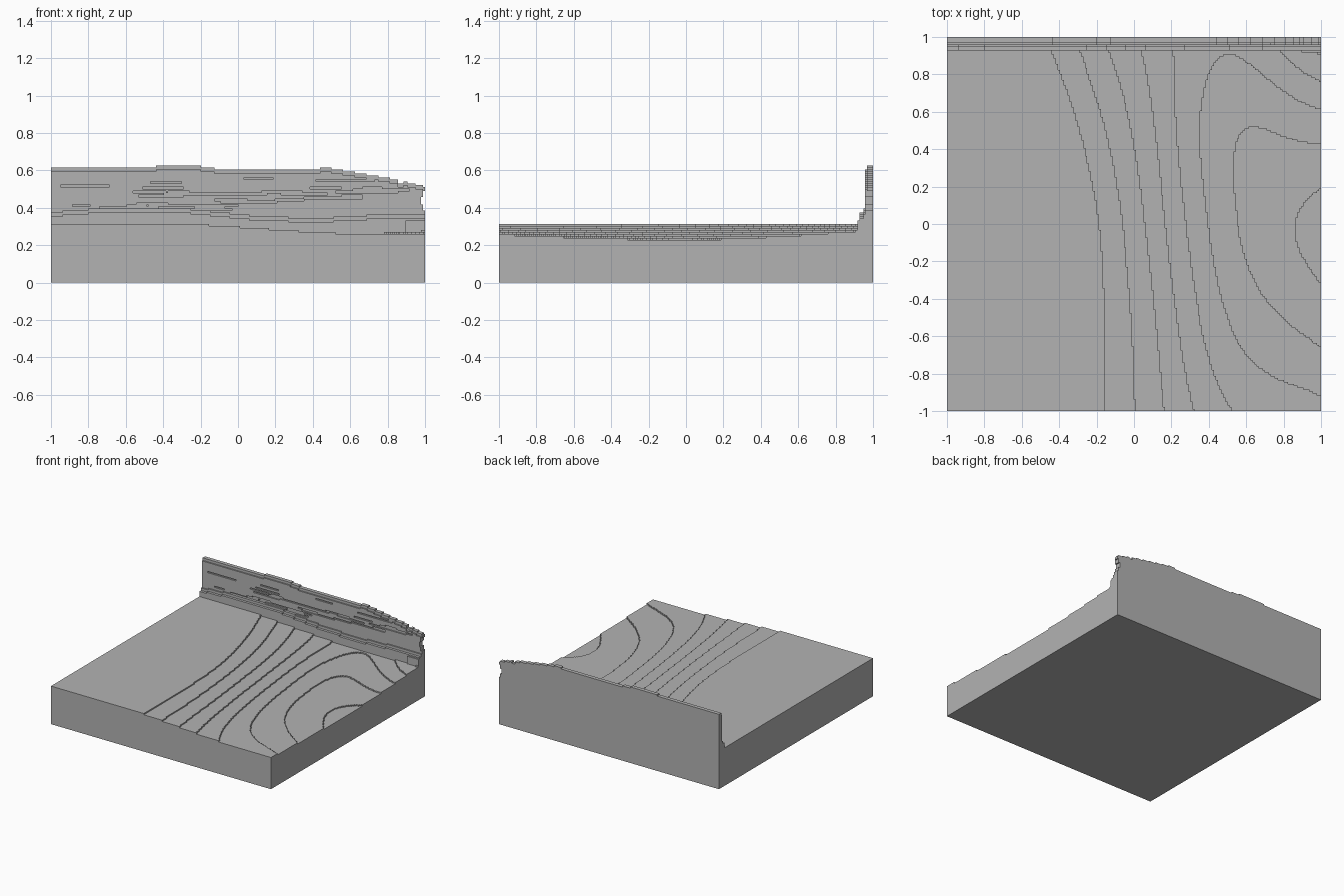
import bpy
import random
from math import floor
from mathutils import Vector

random.seed(4)
N = 192            # cells along each side
S = 2 / N          # cell size
WALL = 4           # wall thickness in cells

cube = bpy.data.objects.get("Cube")
if cube:
    bpy.data.objects.remove(cube, do_unlink=True)

grey = bpy.data.materials.new("stone_grey")
grey.use_nodes = True
COLOR = (0.45, 0.45, 0.45, 1)
grey.diffuse_color = COLOR
bsdf = next(n for n in grey.node_tree.nodes if n.type == 'BSDF_PRINCIPLED')
bsdf.inputs["Base Color"].default_value = COLOR


def relief(name, nu, nv, height, place):
    """Stepped block relief: height(u, v) in cells, place maps (u, v, h) to space."""
    h = {(u, v): height(u, v) for u in range(nu) for v in range(nv)}
    verts, index, faces = [], {}, []

    def face(*corners):
        ids = []
        for c in corners:
            if c not in index:
                index[c] = len(verts)
                verts.append(place(*c))
            ids.append(index[c])
        faces.append(ids)

    for v in range(nv + 1):
        start = 0
        for u in range(nu + 1):
            a, b = h.get((u - 1, v), 0), h.get((u, v), 0)
            if a != b:
                # riser between neighbours, and the cap of the finished run
                face((u, v, b), (u, v + 1, b), (u, v + 1, a), (u, v, a))
            if a != b or u == nu:
                if a > 0:
                    face((start, v, a), (u, v, a), (u, v + 1, a), (start, v + 1, a))
                    face((start, v + 1, 0), (u, v + 1, 0), (u, v, 0), (start, v, 0))
                start = u
            below = h.get((u, v - 1), 0)
            if below != b:
                face((u, v, b), (u, v, below), (u + 1, v, below), (u + 1, v, b))

    mesh = bpy.data.meshes.new(name)
    mesh.from_pydata(verts, [], faces)
    mesh.materials.append(grey)
    obj = bpy.data.objects.new(name, mesh)
    bpy.context.collection.objects.link(obj)
    return obj


def spline(values, t):
    """Smooth curve through evenly spaced values, t from 0 to 1."""
    t *= len(values) - 1
    i = min(max(floor(t), 0), len(values) - 2)
    f = t - i
    b, c = values[i], values[i + 1]
    a = values[i - 1] if i > 0 else 2 * b - c
    d = values[i + 2] if i + 2 < len(values) else 2 * c - b
    return b + 0.5 * f * (c - a + f * (2*a - 5*b + 4*c - d + f * (3*(b - c) + d - a)))


def polyline(points, x):
    for (x0, y0), (x1, y1) in zip(points, points[1:]):
        if x <= x1:
            return y0 + (y1 - y0) * (x - x0) / (x1 - x0)
    return points[-1][1]


# Ground: level plain on the right, sinking into a terraced basin on the left
BASIN = [(32, 29.05, 26.1, 25.3),
         (32.3, 28.9, 25.0, 23.5),
         (32.5, 28.5, 24.3, 22.6),
         (31.5, 27.9, 24.2, 24.35),
         (30.2, 27.1, 25.2, 27.7)]


def ground_height(u, v):
    x, y = (u + 0.5) * S - 1, (v + 0.5) * S - 1
    if x < -0.5:
        return 30
    rows = [spline(row, (x + 0.5) / 1.5) for row in BASIN]
    return min(30, floor(spline(rows, (y + 1) / 2)))


relief("terraced_ground", N, N - WALL, ground_height,
       lambda u, v, h: Vector((u * S - 1, v * S - 1, h * S)))

# Back wall: ragged crest, a low ledge along its foot and shallow streaks
CREST = [(-1, .615), (-.5, .612), (-.4, .625), (-.24, .625), (-.1, .606), (.1, .606),
         (.5, .61), (.6, .592), (.8, .56), (.93, .53), (.98, .52), (1, .50)]
LEDGE = [(-1, .355), (-.8, .37), (-.5, .38), (-.3, .375), (-.1, .355),
         (.1, .335), (.35, .325), (.6, .33), (.72, .342), (1, .342)]

streaks = set()
for _ in range(34):
    u0, row, size = random.randrange(N), random.randrange(37, 54), random.randrange(8, 34)
    streaks.update((u, row) for u in range(u0, u0 + size))
chips = {u + k for u in random.sample(range(N), 7) for k in range(3)}


def wall_depth(u, v):
    x = (u + 0.5) * S - 1
    crest = round(polyline(CREST, x) / S) - (1 if u in chips and x > .4 else 0)
    ledge = round(polyline(LEDGE, x) / S)
    edge = N - 1 - u
    if v >= crest or (edge == 0 and 37 <= v <= 46) or (edge == 1 and 40 <= v <= 43):
        return 0
    if v < 20:
        return WALL
    if v < ledge - 1:
        return 8 if x > .9 else 7
    if v < ledge:
        return 7
    if v < ledge + 2:
        return 5
    if v >= crest - 2 or (u, v) in streaks:
        return WALL - 1
    return WALL


relief("back_wall", N, 62, wall_depth,
       lambda u, v, d: Vector((u * S - 1, 1 - d * S, v * S)))
